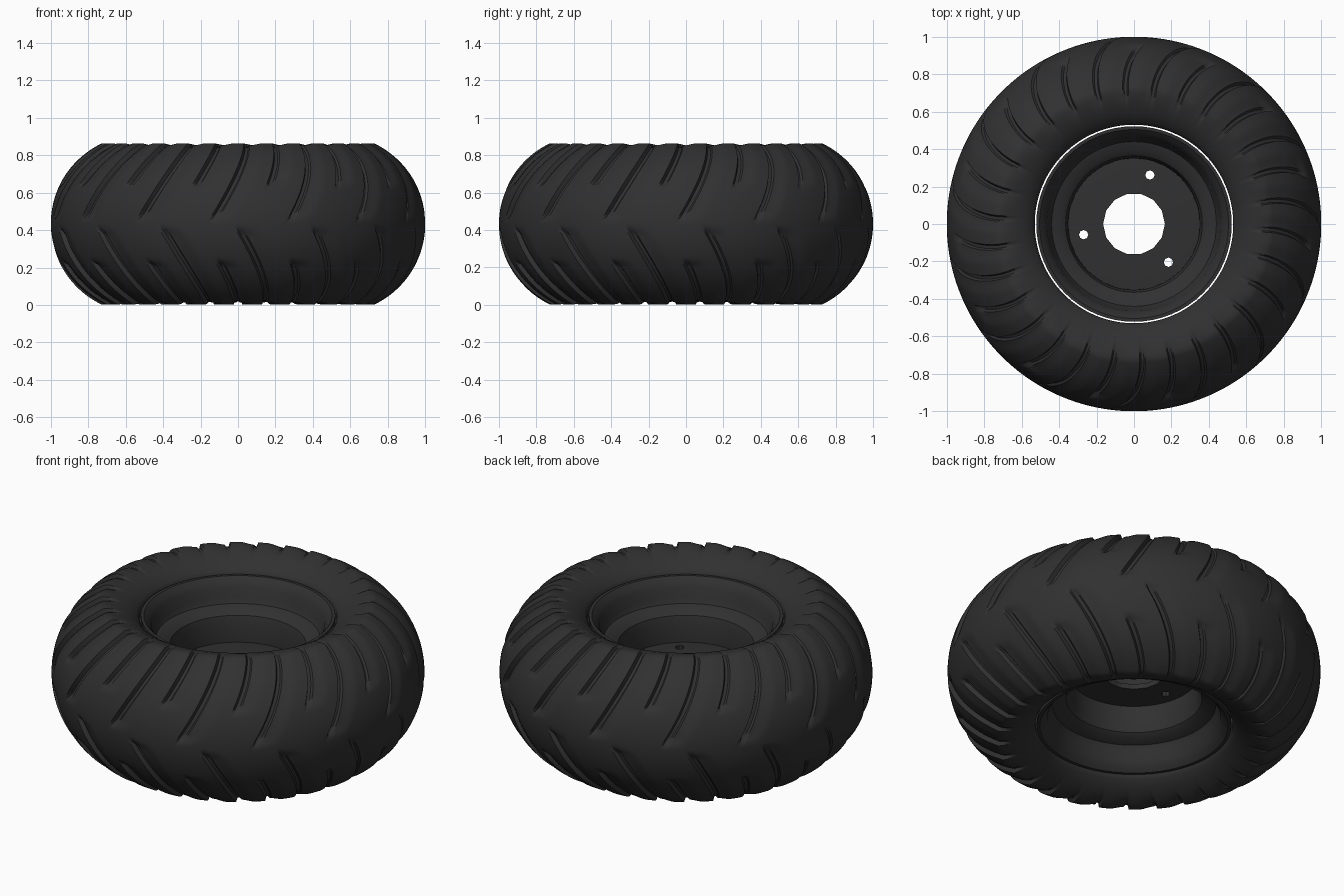
import bpy, bmesh, math

if "Cube" in bpy.data.objects:
    bpy.data.objects.remove(bpy.data.objects["Cube"])

MID = 0.433           # height of the tyre's middle plane
PAIRS = 15            # long + short groove pairs around each half
STEP = 360 / PAIRS
ARC_R, ARC_END = 0.477, math.radians(64.4)

rubber = bpy.data.materials.new("dark_rubber")
rubber.diffuse_color = (0.03, 0.03, 0.03, 1)
rubber.use_nodes = True
rubber.node_tree.nodes["Principled BSDF"].inputs["Base Color"].default_value = rubber.diffuse_color
steel = bpy.data.materials.new("dark_steel")
steel.diffuse_color = (0.03, 0.03, 0.03, 1)
steel.use_nodes = True
steel.node_tree.nodes["Principled BSDF"].inputs["Base Color"].default_value = steel.diffuse_color


def make_object(name, bm, mat, angle=35):
    bmesh.ops.recalc_face_normals(bm, faces=bm.faces[:])
    mesh = bpy.data.meshes.new(name)
    bm.to_mesh(mesh)
    bm.free()
    ob = bpy.data.objects.new(name, mesh)
    bpy.context.collection.objects.link(ob)
    mesh.materials.append(mat)
    bpy.ops.object.select_all(action='DESELECT')
    ob.select_set(True)
    bpy.context.view_layer.objects.active = ob
    bpy.ops.object.shade_smooth_by_angle(angle=math.radians(angle))
    return ob


def revolve(rows, cols, point, closed=False):
    """Grid of rows x cols around z; point(row, col) gives x, y, z."""
    bm = bmesh.new()
    grid = [[bm.verts.new(point(i, j)) for j in range(cols)] for i in range(rows)]
    for i in range(rows if closed else rows - 1):
        a, b = grid[i], grid[(i + 1) % rows]
        for j in range(cols):
            k = (j + 1) % cols
            bm.faces.new((a[j], a[k], b[k], b[j]))
    return bm


def lathe(name, profile, cols, mat, closed=False):
    def point(i, j):
        r, z = profile[i]
        a = math.tau * j / cols
        return r * math.cos(a), r * math.sin(a), z
    return make_object(name, revolve(len(profile), cols, point, closed), mat)


def smooth(x):
    x = min(max(x, 0), 1)
    return x * x * (3 - 2 * x)


def groove(u):
    """Depth across one groove: sharp on one side, soft shoulder on the other."""
    u = (u + STEP / 2) % STEP - STEP / 2
    if -0.9 <= u <= 0.9:
        return 0.024
    if 0.9 < u < 7:
        return 0.013 * (1 - smooth((u - 0.9) / 6.1))
    return 0


def tread_depth(theta, t):
    """Staggered long and short grooves on each half of the tread."""
    base = 15.6 if t > 0 else 23.5
    a = abs(t)
    long_cut = groove(theta - base) * smooth((a - 0.02) / 0.1)
    short_cut = groove(theta - base - STEP / 2) * smooth((a - 0.36) / 0.1)
    return max(long_cut, short_cut)


# Tyre rows: (radius, z, normal r, normal z, tread position, groove strength)
half = 30
tread = []
for i in range(-half, half + 1):
    t = i / half
    a = t * ARC_END
    tread.append((1 - ARC_R + ARC_R * math.cos(a), MID + ARC_R * math.sin(a),
                  math.cos(a), math.sin(a), t, 1))
side = [(0.70, 0.428, 0.8), (0.67, 0.42, 0.3), (0.63, 0.406, 0), (0.58, 0.378, 0),
        (0.545, 0.35, 0), (0.53, 0.33, 0), (0.53, 0.30, 0), (0.55, 0.28, 0)]


def wall(s):
    return [(r, MID + s * h, 0, s, s, k) for r, h, k in side]


rows = wall(-1)[::-1] + tread + wall(1)
COLS = 600


def tyre_point(i, j):
    r, z, nr, nz, t, k = rows[i]
    theta = 360 * j / COLS
    d = tread_depth(theta, t) * k
    sweep = 12 * (1 - (1 - abs(t)) ** 1.6)
    a = math.radians(theta + sweep - 90)
    r -= d * nr
    return r * math.cos(a), r * math.sin(a), z - d * nz


make_object("tyre", revolve(len(rows), COLS, tyre_point), rubber, 40)

# Stepped wheel barrel, mirrored about the middle plane, with a thin wall
upper = [(0.522, 0.335), (0.505, 0.335), (0.485, 0.315), (0.465, 0.285), (0.455, 0.23),
         (0.44, 0.20), (0.39, 0.185), (0.365, 0.165), (0.352, 0.12), (0.35, 0.02)]
inner = [(r, MID + h) for r, h in upper] + [(r, MID - h) for r, h in upper[::-1]]
outer = [(r + (0.0 if abs(z - MID) > 0.3 else 0.02), z + (-0.02 if z > MID + 0.3 else 0.02 if z < MID - 0.3 else 0))
         for r, z in inner[::-1]]
lathe("wheel_barrel", inner + outer, 64, steel, closed=True)

# Hub plate with a faceted centre hole
plate = [(0.36, MID + 0.012), (0.30, MID + 0.018), (0.165, MID + 0.018),
         (0.165, MID - 0.012), (0.30, MID - 0.012), (0.36, MID - 0.012)]


def plate_point(i, j):
    r, z = plate[i]
    a = math.tau * j / 56
    if r < 0.2:   # flatten the centre hole to 14 straight sides
        r *= math.cos(math.pi / 14) / math.cos(a % (math.tau / 14) - math.pi / 14)
    return r * math.cos(a), r * math.sin(a), z


hub = make_object("hub_plate", revolve(len(plate), 56, plate_point, True), steel)

# Three bolt holes
for k in range(3):
    a = math.radians(72 + 120 * k)
    bpy.ops.mesh.primitive_cylinder_add(vertices=8, radius=0.025, depth=0.2,
                                        location=(0.275 * math.cos(a), 0.275 * math.sin(a), MID))
    cutter = bpy.context.object
    cutter.name = "bolt_hole_cutter"
    cutter.hide_render = True
    bpy.context.view_layer.objects.active = hub
    mod = hub.modifiers.new("bolt_hole", 'BOOLEAN')
    mod.object = cutter
    mod.operation = 'DIFFERENCE'
    mod.solver = 'EXACT'
    bpy.ops.object.modifier_apply(modifier=mod.name)
    bpy.data.objects.remove(cutter)
